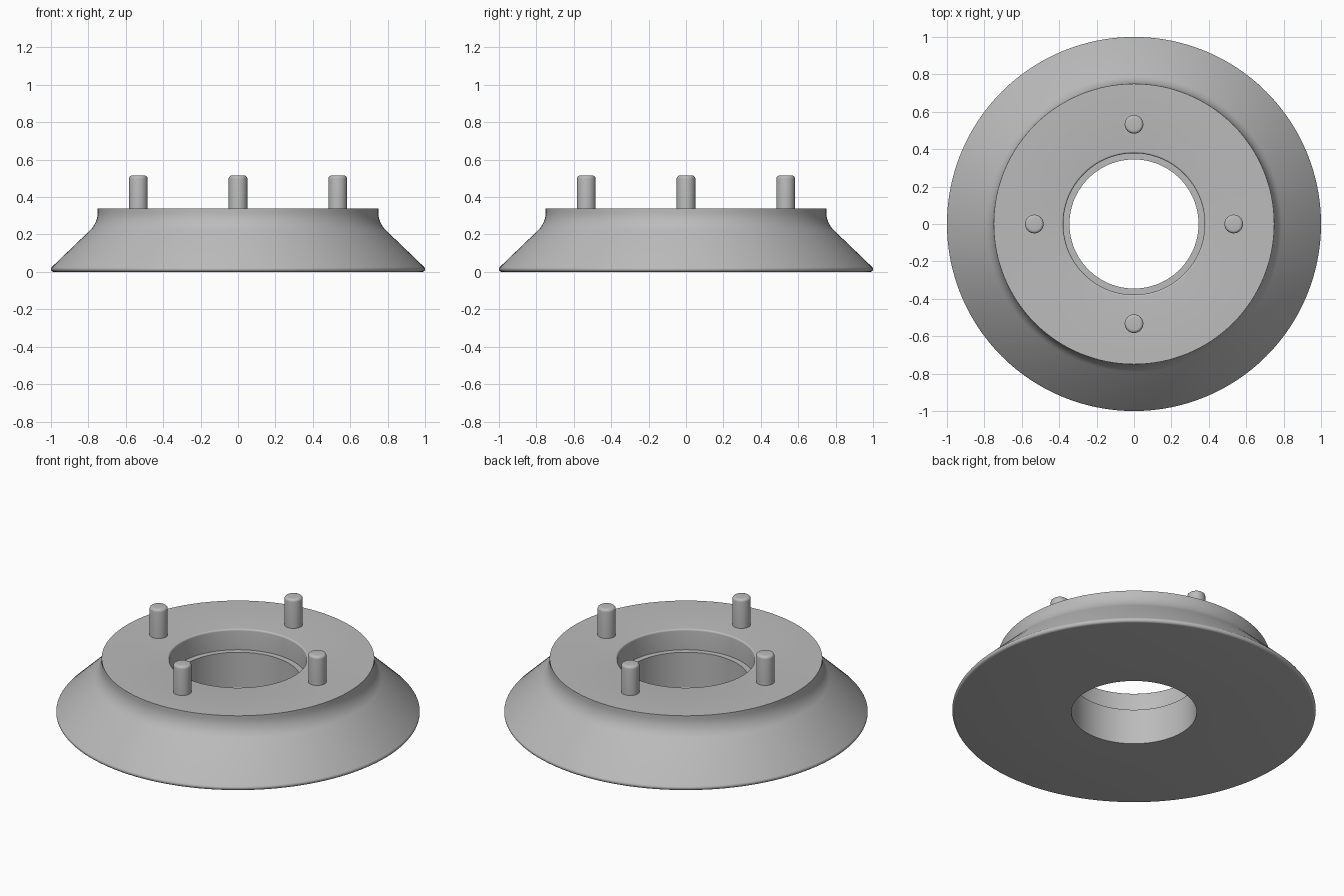
import bpy, bmesh
from math import sin, cos, pi, radians
from mathutils import Vector

cube = bpy.data.objects.get("Cube")
if cube:
    bpy.data.objects.remove(cube, do_unlink=True)

# Single grey metal
metal = bpy.data.materials.new("grey_metal")
metal.use_nodes = True
GREY = (0.5, 0.5, 0.5, 1)
metal.diffuse_color = GREY
metal.node_tree.nodes["Principled BSDF"].inputs["Base Color"].default_value = GREY


def arc(cx, cz, r, start, end, steps):
    """Points of a profile arc, angles in degrees."""
    angles = [radians(start + (end - start) * i / steps) for i in range(steps + 1)]
    return [(cx + r * cos(a), cz + r * sin(a)) for a in angles]


def lathe(name, profile, segments, closed, location=(0, 0, 0)):
    """Revolve an (r, z) profile around the z axis."""
    bm = bmesh.new()
    verts = [bm.verts.new((r, 0, z)) for r, z in profile]
    ends = verts[1:] + verts[:1] if closed else verts[1:]
    edges = [bm.edges.new(pair) for pair in zip(verts, ends)]
    bmesh.ops.spin(bm, geom=verts + edges, cent=(0, 0, 0), axis=(0, 0, 1),
                   angle=2 * pi, steps=segments, use_merge=True)
    bmesh.ops.remove_doubles(bm, verts=bm.verts, dist=0.0001)
    bmesh.ops.recalc_face_normals(bm, faces=bm.faces)
    mesh = bpy.data.meshes.new(name)
    bm.to_mesh(mesh)
    bm.free()
    mesh.materials.append(metal)
    obj = bpy.data.objects.new(name, mesh)
    obj.location = location
    bpy.context.collection.objects.link(obj)
    bpy.ops.object.select_all(action="DESELECT")
    obj.select_set(True)
    bpy.context.view_layer.objects.active = obj
    bpy.ops.object.shade_smooth_by_angle(angle=radians(35))
    return obj


# Flared ring: rounded foot, conical flank, concave neck, stepped bore
TOP, LEDGE = 0.34, 0.215
ring = [(0.345, 0)]
ring += arc(0.985, 0.015, 0.015, -90, 45, 6)
ring += arc(0.887, 0.32, 0.137, 225, 180, 10)
ring += [(0.75, TOP)]
ring += arc(0.388, TOP - 0.01, 0.01, 90, 180, 5)
ring += [(0.378, LEDGE), (0.345, LEDGE)]
lathe("flared_ring", ring, 128, True)

# Four locating pins with rounded tips
PIN_R, PIN_TOP, FILLET = 0.05, 0.515, 0.016
pin = [(0, TOP - 0.01), (PIN_R, TOP - 0.01)]
pin += arc(PIN_R - FILLET, PIN_TOP - FILLET, FILLET, 0, 90, 5)
pin += [(0, PIN_TOP)]
for i, side in enumerate(("left", "back", "right", "front")):
    a = i * pi / 2
    lathe(side + "_pin", pin, 32, False, Vector((cos(a), sin(a), 0)) * 0.533)
